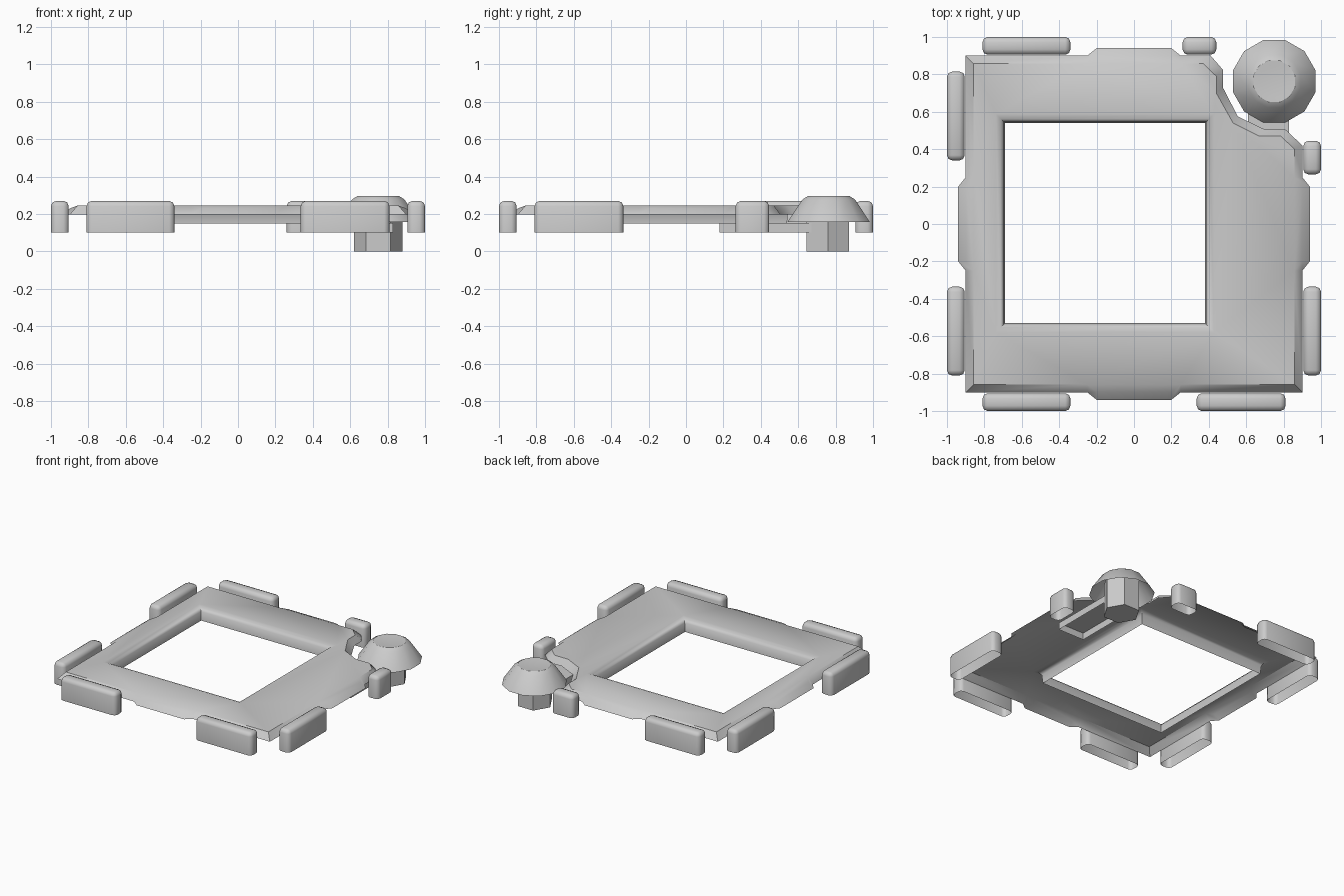
import bpy, bmesh, math
from mathutils import Vector

if "Cube" in bpy.data.objects:
    bpy.data.objects.remove(bpy.data.objects["Cube"])


def finish(bm, name, angle=40):
    me = bpy.data.meshes.new(name)
    bm.to_mesh(me)
    bm.free()
    ob = bpy.data.objects.new(name, me)
    bpy.context.collection.objects.link(ob)
    bpy.ops.object.select_all(action='DESELECT')
    ob.select_set(True)
    bpy.context.view_layer.objects.active = ob
    if angle:
        bpy.ops.object.shade_smooth_by_angle(angle=math.radians(angle))
    return ob


def ring(bm, pts):
    return [bm.verts.new(p) for p in pts]


def bridge(bm, a, b):
    n = len(a)
    for i in range(n):
        bm.faces.new((a[i], a[(i + 1) % n], b[(i + 1) % n], b[i]))


def open_box(bm, lo, hi):
    """Box without a bottom face; returns its geometry."""
    corners = [(lo[0], lo[1]), (hi[0], lo[1]), (hi[0], hi[1]), (lo[0], hi[1])]
    a = ring(bm, [(x, y, lo[2]) for x, y in corners])
    b = ring(bm, [(x, y, hi[2]) for x, y in corners])
    bridge(bm, a, b)
    bm.faces.new(b)


# Frame plate: outline with a tab on each side and a notched corner
def outline(e, notch):
    t = e + 0.04
    side = [(-e, -e), (-0.25, -e), (-0.2, -t), (0.2, -t), (0.25, -e)]
    pts = []
    for k in range(4):
        c, s = ((1, 0), (0, 1), (-1, 0), (0, -1))[k]
        pts += [(c * x - s * y, s * x + c * y) for x, y in side]
    return pts[:10] + notch + pts[11:]


outer = outline(0.9, [(0.9, 0.42), (0.81, 0.505), (0.70, 0.505), (0.555, 0.575),
                      (0.475, 0.73), (0.475, 0.825), (0.41, 0.9)])
inner = outline(0.858, [(0.858, 0.40), (0.785, 0.47), (0.67, 0.47), (0.53, 0.54),
                        (0.44, 0.70), (0.44, 0.79), (0.37, 0.858)])

bm = bmesh.new()
rim = ring(bm, [(x, y, 0.197) for x, y in outer])
top = ring(bm, [(x, y, 0.23 if max(abs(x), abs(y)) > 0.88 else 0.245) for x, y in inner])
bridge(bm, rim, top)
# Rounded lip turning down into the window
lip = []
for off, z in ((0.048, 0.245), (0.022, 0.236), (0.006, 0.215), (0.0, 0.15)):
    x0, x1, y0, y1 = -0.69 - off, 0.38 + off, -0.53 - off, 0.54 + off
    lip.append(ring(bm, [(x0, y0, z), (x1, y0, z), (x1, y1, z), (x0, y1, z)]))
for a, b in zip(lip, lip[1:]):
    bridge(bm, a, b)
edges = []
for loop in (top, lip[0]):
    for i, v in enumerate(loop):
        w = loop[(i + 1) % len(loop)]
        edges.append(bm.edges.get((v, w)))
fill = bmesh.ops.triangle_fill(bm, edges=edges, use_beauty=True, normal=Vector((0, 0, 1)))
bmesh.ops.recalc_face_normals(bm, faces=bm.faces[:])
bm.normal_update()
if sum(f.normal.z * f.calc_area() for f in bm.faces) < 0:
    bmesh.ops.reverse_faces(bm, faces=bm.faces[:])
finish(bm, "frame_plate", 35)


# Edge bumpers: rounded hollow blocks around the frame
def bumper(name, x0, x1, y0, y1):
    bm = bmesh.new()
    open_box(bm, (x0, y0, 0.1), (x1, y1, 0.27))
    soft = [e for e in bm.edges if max(v.co.z for v in e.verts) > 0.2]
    bmesh.ops.bevel(bm, geom=soft, offset=0.028, segments=2, profile=0.5, affect='EDGES')
    finish(bm, name, 50)


for i, (a, b) in enumerate(((-0.81, -0.34), (0.335, 0.81))):
    bumper(f"front_bumper_{i}", a, b, -1.0, -0.905)
for i, (a, b) in enumerate(((-0.81, -0.34), (0.26, 0.44))):
    bumper(f"back_bumper_{i}", a, b, 0.905, 1.0)
for i, (a, b) in enumerate(((-0.81, -0.335), (0.34, 0.815))):
    bumper(f"left_bumper_{i}", -1.0, -0.905, a, b)
for i, (a, b) in enumerate(((-0.81, -0.335), (0.265, 0.445))):
    bumper(f"right_bumper_{i}", 0.905, 1.0, a, b)

# Corner knob: twelve-sided hollow cap with a slightly dished top
CX, CY = 0.75, 0.763
bm = bmesh.new()
rings = []
for r, z in ((0.228, 0.157), (0.145, 0.278), (0.115, 0.296), (0.085, 0.294)):
    rings.append(ring(bm, [(CX + r * math.cos(math.tau * (i + 0.5) / 12),
                            CY + r * math.sin(math.tau * (i + 0.5) / 12), z) for i in range(12)]))
for a, b in zip(rings, rings[1:]):
    bridge(bm, a, b)
centre = bm.verts.new((CX, CY, 0.288))
for i in range(12):
    bm.faces.new((rings[-1][i], rings[-1][(i + 1) % 12], centre))
finish(bm, "knob_cap", 28)

# Hexagonal stem under the cap
bm = bmesh.new()
hexa = [(CX + 0.13 * math.cos(math.tau * i / 6), CY - 0.005 + 0.13 * math.sin(math.tau * i / 6))
        for i in range(6)]
low, high = (ring(bm, [(x, y, z) for x, y in hexa]) for z in (0.0, 0.25))
bridge(bm, low, high)
bm.faces.new(high)
bm.faces.new(low[::-1])
finish(bm, "knob_stem", 0)

# Open channel arm joining the stem to the frame
bm = bmesh.new()
open_box(bm, (0.61, 0.178, 0.1), (0.83, 0.68, 0.152))
finish(bm, "knob_arm", 0)
